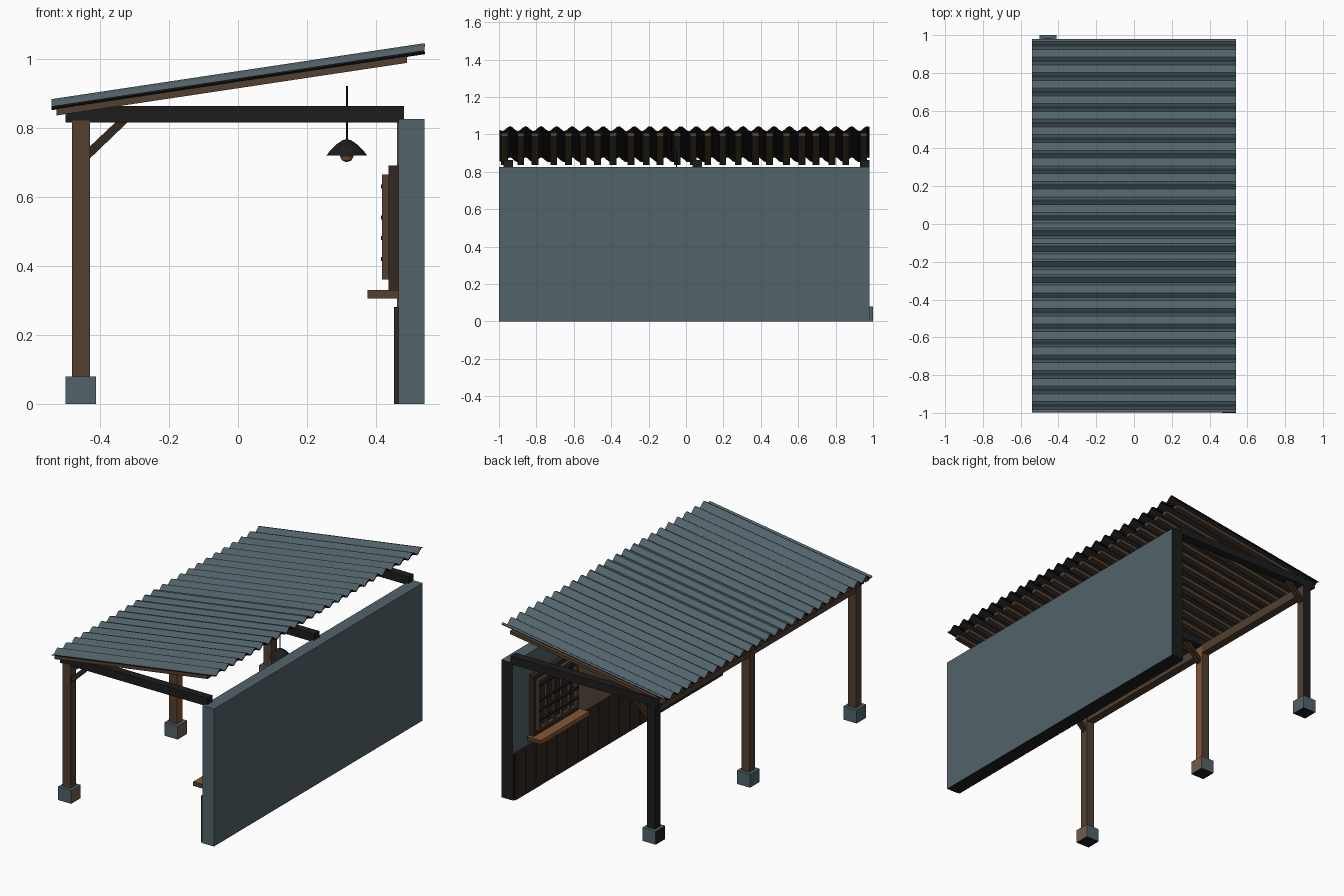
import bpy, bmesh, math, random
from mathutils import Vector

random.seed(4)
cube = bpy.data.objects.get("Cube")
if cube:
    bpy.data.objects.remove(cube)


def make_mat(name, rgb):
    m = bpy.data.materials.new(name)
    m.use_nodes = True
    m.diffuse_color = (*rgb, 1)
    node = m.node_tree.nodes["Principled BSDF"]
    node.inputs["Base Color"].default_value = (*rgb, 1)
    node.inputs["Roughness"].default_value = 0.9
    return m


slate = make_mat("slate blue", (0.085, 0.125, 0.144))
black = make_mat("near black", (0.012, 0.012, 0.012))
brown = make_mat("brown wood", (0.085, 0.05, 0.03))
dark_wood = make_mat("dark wood", (0.033, 0.02, 0.014))
orange = make_mat("warm wood", (0.24, 0.095, 0.038))
tan = make_mat("warm stone", (0.17, 0.11, 0.07))


def finish(name, bm, mats, rule=None):
    """Turn a bmesh into an object; rule maps a face to a material index."""
    bmesh.ops.recalc_face_normals(bm, faces=bm.faces)
    if rule:
        for f in bm.faces:
            f.material_index = rule(f.normal)
    me = bpy.data.meshes.new(name)
    bm.to_mesh(me)
    bm.free()
    for m in mats:
        me.materials.append(m)
    ob = bpy.data.objects.new(name, me)
    bpy.context.collection.objects.link(ob)
    return ob


def box(name, x, y, z, mats, rule=None, slope=0.0):
    """Box from ranges; slope raises it along x."""
    bm = bmesh.new()
    bmesh.ops.create_cube(bm, size=1)
    for v in bm.verts:
        c = [r[0] + (r[1] - r[0]) * (k + 0.5) for r, k in zip((x, y, z), v.co)]
        c[2] += slope * c[0]
        v.co = c
    return finish(name, bm, mats, rule)


def around(c, half):
    return (c - half, c + half)


# Back wall, with a dark end and underside
box("wall", (0.465, 0.54), (-1, 0.98), (0, 0.825), [slate, black],
    lambda n: int(n.y > 0.5 or n.z < -0.5))
box("wall_warm_plaster", (0.461, 0.466), (-0.46, 0.36), (0.28, 0.82), [tan])

# Plank wainscot
planks = 20
step = 1.97 / planks
for i in range(planks):
    y0 = -0.995 + i * step
    box("wainscot_plank", (0.452, 0.466), (y0, y0 + step - 0.006), (0, 0.28), [dark_wood])
box("wainscot_backing", (0.458, 0.466), (-0.995, 0.975), (0, 0.275), [black])


# Lattice windows with sills
def window(yc):
    w = 0.21
    box("window_sill", (0.375, 0.466), around(yc, 0.23), (0.305, 0.33), [brown, orange],
        lambda n: int(n.z > 0.5 or n.x < -0.5))
    box("window_pane", (0.455, 0.466), around(yc, w), (0.33, 0.68), [dark_wood])
    for s in (-1, 1):
        box("window_jamb", (0.435, 0.466), around(yc + s * (w - 0.012), 0.012), (0.33, 0.69), [dark_wood])
        box("lattice_stile", (0.417, 0.436), around(yc + s * (w - 0.03), 0.01), (0.36, 0.665), [brown])
    for z in (0.342, 0.678):
        box("window_rail", (0.435, 0.466), around(yc, w), around(z, 0.012), [dark_wood])
    for z in (0.368, 0.657):
        box("lattice_rail", (0.417, 0.436), around(yc, w - 0.03), around(z, 0.008), [brown])
    for i in range(1, 5):
        box("lattice_upright", (0.419, 0.434), around(yc - 0.18 + i * 0.072, 0.006), (0.36, 0.665), [brown])
    for z in (0.42, 0.48, 0.54, 0.63):
        box("lattice_bar", (0.414, 0.43), around(yc, w - 0.025), around(z, 0.006), [black])


window(0.61)
window(-0.73)

# Posts, footings, cross beams and braces
for yc in (-0.95, 0.06, 0.955):
    back, middle = yc > 0.5, abs(yc) < 0.5

    def post_rule(n):
        if back and (n.y > 0.5 or n.x < -0.5):
            return 1
        return 2 if middle and n.x > 0.5 else 0

    def footing_rule(n):
        if n.z < -0.5 or (back and n.x < -0.5):
            return 1
        return 2 if n.x > 0.5 and not back else 0

    box("post", around(-0.455, 0.026), around(yc, 0.026), (0.07, 0.82), [brown, black, orange], post_rule)
    box("footing", around(-0.455, 0.044), around(yc, 0.045), (0, 0.08), [slate, black, tan], footing_rule)
    box("cross_beam", (-0.5, 0.48), around(yc, 0.025), (0.815, 0.863), [black])
    bm = bmesh.new()
    outline = [(-0.44, 0.735), (-0.44, 0.7), (-0.315, 0.82), (-0.35, 0.82)]
    f = bm.faces.new([bm.verts.new((x, yc - 0.014, z)) for x, z in outline])
    ext = bmesh.ops.extrude_face_region(bm, geom=[f])
    moved = [v for v in ext["geom"] if isinstance(v, bmesh.types.BMVert)]
    bmesh.ops.translate(bm, verts=moved, vec=Vector((0, 0.028, 0)))
    finish("brace", bm, [dark_wood])

# Long beam joining the post tops
box("long_beam", around(-0.455, 0.024), (-0.974, 0.978), (0.77, 0.824), [brown])

# Sloping rafter boards under the roof
pitch, mid, wave = 0.15, 0.947, 0.083
for i in range(24):
    yc = -0.965 + i * wave + random.uniform(-0.01, 0.01)
    box("rafter", (-0.525, 0.49), around(min(yc, 0.95), 0.018),
        (mid - 0.033, mid - 0.014 + random.uniform(0, 0.004)), [brown], None, pitch)

# Corrugated roof sheet
bm = bmesh.new()
rows = []
count = 24 * 6
for i in range(count + 1):
    y = -0.995 + 1.975 * i / count
    bump = 0.0135 * math.cos(2 * math.pi * (y + 0.94) / wave)
    rows.append([bm.verts.new((x, y, mid + pitch * x + bump + 0.003)) for x in (-0.54, 0.54)])
for a, b in zip(rows, rows[1:]):
    bm.faces.new((a[0], a[1], b[1], b[0]))
roof = finish("corrugated_roof", bm, [slate, black])
if roof.data.polygons[0].normal.z < 0:
    roof.data.flip_normals()
solid = roof.modifiers.new("thickness", "SOLIDIFY")
solid.thickness = 0.005
solid.offset = -1
solid.material_offset = 1
solid.material_offset_rim = 1


# Hanging lamp, turned from profiles
def lathe(name, profile, mat, sides=16):
    bm = bmesh.new()
    vs = [bm.verts.new((r, 0, z)) for r, z in profile]
    es = [bm.edges.new(p) for p in zip(vs, vs[1:])]
    bmesh.ops.spin(bm, geom=vs + es, cent=(0, 0, 0), axis=(0, 0, 1),
                   angle=2 * math.pi, steps=sides, use_duplicate=False)
    bmesh.ops.remove_doubles(bm, verts=bm.verts, dist=0.0005)
    ob = finish(name, bm, [mat])
    ob.location = (0.315, -0.05, 0)


lathe("lamp_cord", [(0, 0.92), (0.003, 0.92), (0.003, 0.755), (0, 0.755)], black, 8)
lathe("lamp_shade", [(0, 0.766), (0.012, 0.764), (0.032, 0.75), (0.047, 0.735), (0.059, 0.719),
                     (0.053, 0.719), (0.03, 0.743), (0, 0.755)], black)
lathe("lamp_bulb", [(0, 0.745), (0.014, 0.735), (0.02, 0.718), (0.014, 0.705), (0, 0.7)], orange)
